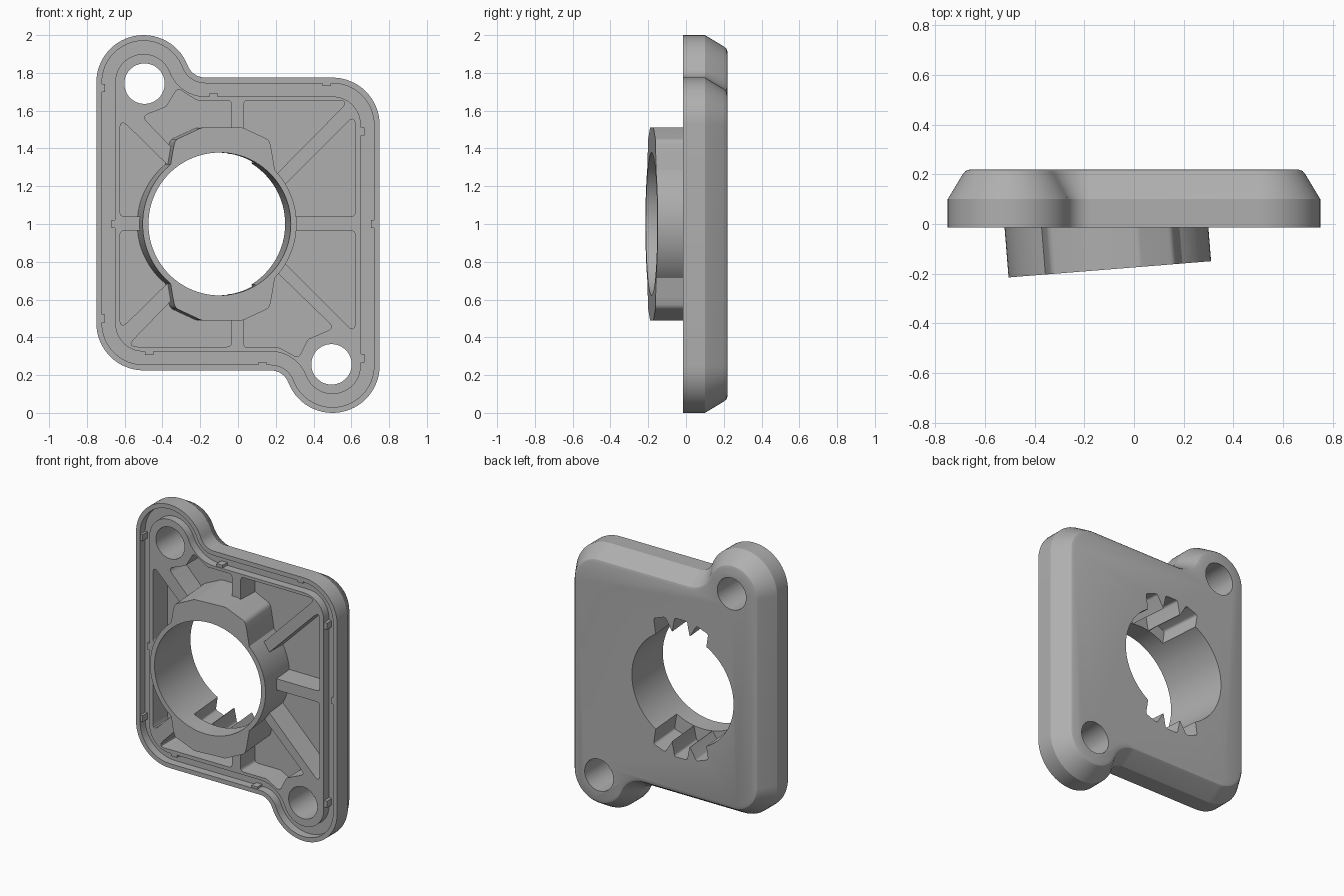
import bpy, bmesh
from math import sin, cos, pi, radians, tan
from mathutils import Vector, Matrix

cube = bpy.data.objects.get("Cube")
if cube:
    bpy.data.objects.remove(cube, do_unlink=True)

grey = bpy.data.materials.new("light_grey")
grey.use_nodes = True
grey.diffuse_color = (0.43, 0.43, 0.43, 1)
grey.node_tree.nodes["Principled BSDF"].inputs["Base Color"].default_value = grey.diffuse_color

FRONT, BACK, GROOVE, FLOOR = -0.015, 0.22, 0.04, 0.14
HUB = Matrix.Translation((-0.112, 0, 1)) @ Matrix.Rotation(0.08, 4, 'Z')
FLAT = Matrix.Identity(4)


def arc(cx, cz, r, a0, a1, n=16):
    """Points of an arc in the x-z plane, angles in degrees."""
    angles = [radians(a0 + (a1 - a0) * i / n) for i in range(n + 1)]
    return [(cx + r * cos(a), cz + r * sin(a)) for a in angles]


def circle(cx, cz, r, n=96):
    return arc(cx, cz, r, 0, 360, n)[:-1]


def rounded(points, r, n=5):
    """Polygon with every corner replaced by a fillet."""
    out = []
    pts = [Vector(p) for p in points]
    for i, p in enumerate(pts):
        a, b = pts[i - 1] - p, pts[(i + 1) % len(pts)] - p
        t = min(r / tan(a.angle(b) / 2), a.length * 0.45, b.length * 0.45)
        s, e = p + a.normalized() * t, p + b.normalized() * t
        for k in range(n + 1):
            u = k / n
            out.append(tuple(s * (1 - u) ** 2 + p * 2 * u * (1 - u) + e * u * u))
    return out


def loft(name, rings, matrix=FLAT):
    """Solid through (outline, y) rings with capped ends."""
    bm = bmesh.new()
    loops = [[bm.verts.new(matrix @ Vector((x, y, z))) for x, z in pts] for pts, y in rings]
    for a, b in zip(loops, loops[1:]):
        for i in range(len(a)):
            j = (i + 1) % len(a)
            bm.faces.new((a[i], a[j], b[j], b[i]))
    bm.faces.new(loops[0])
    bm.faces.new(loops[-1][::-1])
    bmesh.ops.recalc_face_normals(bm, faces=bm.faces)
    mesh = bpy.data.meshes.new(name)
    bm.to_mesh(mesh)
    bm.free()
    mesh.materials.append(grey)
    obj = bpy.data.objects.new(name, mesh)
    bpy.context.collection.objects.link(obj)
    return obj


def prism(name, pts, y0, y1, matrix=FLAT):
    return loft(name, [(pts, y0), (pts, y1)], matrix)


def combine(target, tool, operation):
    """Apply a boolean and remove the tool."""
    tool.hide_render = True
    mod = target.modifiers.new("cut", 'BOOLEAN')
    mod.object, mod.operation, mod.solver = tool, operation, 'EXACT'
    bpy.context.view_layer.objects.active = target
    bpy.ops.object.modifier_apply(modifier=mod.name)
    bpy.data.objects.remove(tool, do_unlink=True)


def outline(d):
    """Flange outline inset by d: one half, then its half-turn copy."""
    half = arc(0.5, 1.525, 0.25 - d, 0, 90)
    half += arc(-0.173, 1.875, 0.1 + d, 270, 200.9, 10)
    half += arc(-0.5, 1.75, 0.25 - d, 20.9, 180, 28)
    return half + [(-x, 2 - z) for x, z in half]


# Flange with gasket groove in front and rounded chamfer behind
profile = [(0.1, FRONT), (0.1, GROOVE), (0.03, GROOVE), (0.03, FRONT), (0, FRONT),
           (0, 0.1), (0.06, 0.2), (0.072, 0.214), (0.09, BACK)]
flange = loft("flange", [(outline(d), y) for d, y in profile])

# Weight-saving pockets between the ribs
pockets = [
    [(-0.625, 1.56), (-0.36, 1.3), (-0.2, 1.04), (-0.625, 1.04)],
    [(-0.51, 1.57), (-0.38, 1.62), (-0.32, 1.72), (-0.22, 1.655), (-0.035, 1.655),
     (-0.035, 1.3), (-0.25, 1.3)],
    [(0.03, 1.655), (0.59, 1.655), (0.19, 1.25), (0.03, 1.25)],
    [(0.62, 1.58), (0.24, 1.2), (0.1, 1.04), (0.62, 1.04)],
    [(0.62, 0.42), (0.24, 0.8), (0.1, 0.965), (0.62, 0.965)],
    [(0.03, 0.345), (0.22, 0.345), (0.32, 0.29), (0.37, 0.39), (0.51, 0.45),
     (0.19, 0.76), (0.03, 0.76)],
    [(-0.035, 0.35), (-0.59, 0.35), (-0.27, 0.68), (-0.035, 0.68)],
    [(-0.625, 0.44), (-0.36, 0.7), (-0.2, 0.965), (-0.625, 0.965)],
]
for pts in pockets:
    combine(flange, prism("pocket", rounded(pts, 0.025), -0.1, FLOOR), 'DIFFERENCE')

# Bolt holes
for s in (-1, 1):
    hole = prism("bolt_hole", circle(0.495 * s, 1 - 0.743 * s, 0.107, 48), -0.3, 0.5)
    combine(flange, hole, 'DIFFERENCE')

# Tilted hub with a lobe above and below
combine(flange, prism("hub", circle(0, 0, 0.409), -0.183, 0.18, HUB), 'UNION')
right = [(0.285, -0.25), (0.285, 0.25), (0.262, 0.39), (0.25, 0.445), (0.11, 0.51)]
lobe = right[1:] + [(-x, z) for x, z in right[:0:-1]]
lobe += [(-x, -z) for x, z in lobe]
lobe = [(x + 0.014, z) for x, z in lobe]
combine(flange, prism("lobes", rounded(lobe, 0.04), -0.1831, 0.175, HUB), 'UNION')

# Bore and the notches cut into it from behind
combine(flange, prism("bore", circle(0, 0, 0.378), -0.5, 0.6, HUB), 'DIFFERENCE')
notch = rounded([(-0.073, 0.33), (0.073, 0.33), (0.046, 0.467), (-0.046, 0.467)], 0.018)
for base in (0, 180):
    for turn in (-20, 0, 20):
        m = HUB @ Matrix.Translation((0.014, 0, 0)) @ Matrix.Rotation(radians(base + turn), 4, 'Y')
        combine(flange, prism("notch", notch, -0.05, 0.5, m), 'DIFFERENCE')

# Small gasket-holding tabs on the groove walls: x, z, upright
tabs = [(-0.715, 1.72, 1), (-0.715, 0.5, 1), (-0.66, 1, 1), (0.47, 1.742, 0),
        (-0.13, 1.683, 0), (0.66, 1.49, 1), (0.715, 1, 1), (0.66, 0.29, 1),
        (-0.47, 0.317, 0), (0.13, 0.258, 0)]
for x, z, upright in tabs:
    w, h = (0.011, 0.022) if upright else (0.022, 0.011)
    box = [(x - w, z - h), (x + w, z - h), (x + w, z + h), (x - w, z + h)]
    combine(flange, prism("tab", box, FRONT + 0.005, GROOVE + 0.01), 'UNION')

# Smooth curved walls, keep edges crisp
bpy.ops.object.select_all(action='DESELECT')
flange.select_set(True)
bpy.context.view_layer.objects.active = flange
bpy.ops.object.shade_smooth_by_angle(angle=radians(25))
